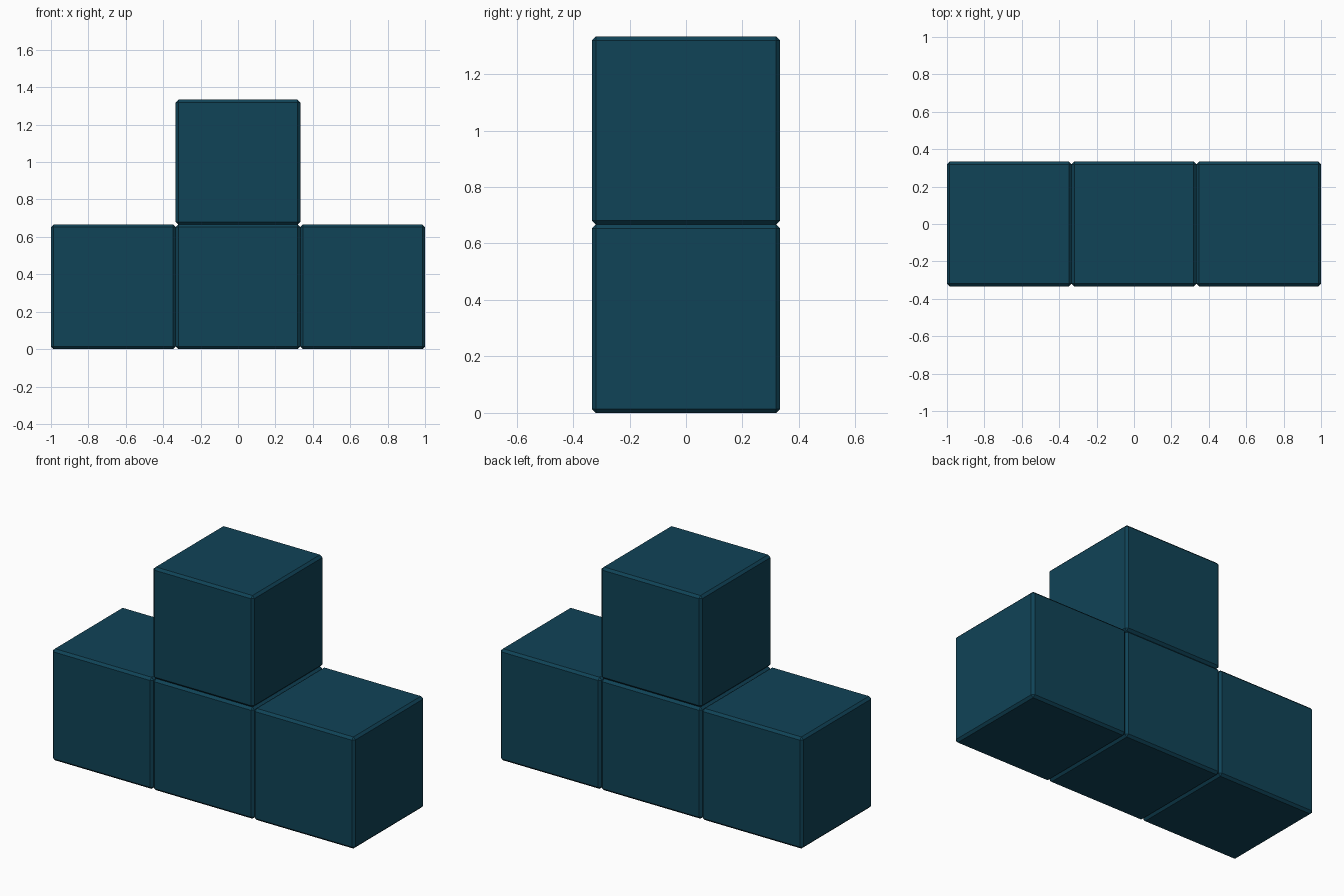
import bpy

if "Cube" in bpy.data.objects:
    bpy.data.objects.remove(bpy.data.objects["Cube"])

SIZE = 2 / 3
BEVEL = 0.014

teal = bpy.data.materials.new("dark_teal")
teal.diffuse_color = (0.005, 0.056, 0.095, 1)
teal.use_nodes = True
teal.node_tree.nodes["Principled BSDF"].inputs["Base Color"].default_value = teal.diffuse_color


def block(name, column, row):
    """Chamfered cube placed on the block grid."""
    bpy.ops.mesh.primitive_cube_add(
        size=SIZE, location=(column * SIZE, 0, (row + 0.5) * SIZE))
    obj = bpy.context.object
    obj.name = name
    obj.data.materials.append(teal)
    chamfer = obj.modifiers.new("chamfer", 'BEVEL')
    chamfer.width = BEVEL
    chamfer.segments = 1
    return obj


# Bottom row of three blocks
block("left_block", -1, 0)
block("middle_block", 0, 0)
block("right_block", 1, 0)

# Single block on top of the middle
block("top_block", 0, 1)
